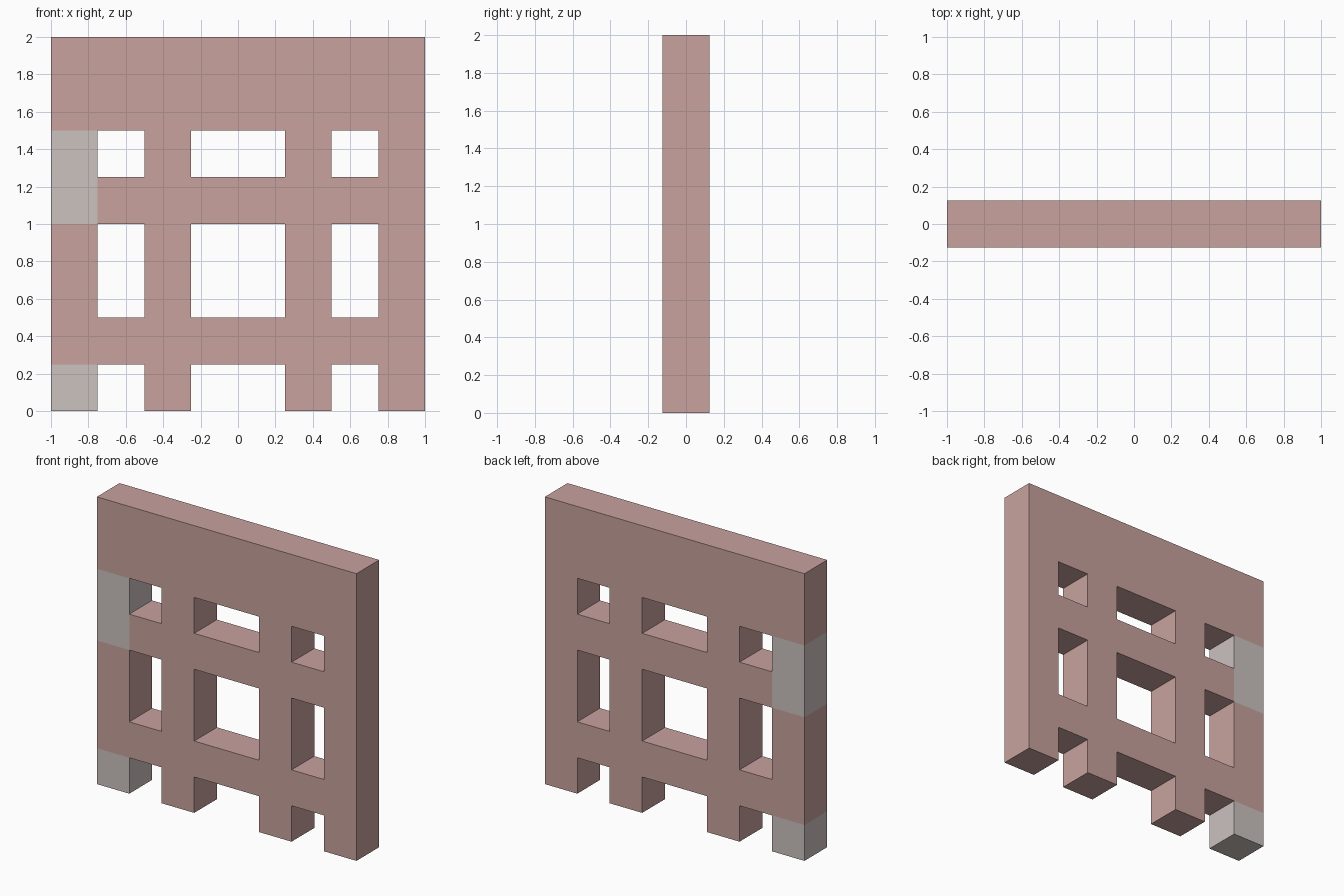
import bpy
import bmesh

if "Cube" in bpy.data.objects:
    bpy.data.objects.remove(bpy.data.objects["Cube"])


def material(name, rgb):
    m = bpy.data.materials.new(name)
    m.diffuse_color = (*rgb, 1.0)
    m.use_nodes = True
    m.node_tree.nodes["Principled BSDF"].inputs["Base Color"].default_value = m.diffuse_color
    return m


# Grid lines of the lattice wall, and its half thickness
xs = [-1, -0.75, -0.5, -0.25, 0.25, 0.5, 0.75, 1]
zs = [0, 0.25, 0.5, 1, 1.25, 1.5, 2]
D = 0.125


def solid(i, k):
    inside = 0 <= i < len(xs) - 1 and 0 <= k < len(zs) - 1
    return inside and not (i in (1, 3, 5) and k in (0, 2, 4))


def colour(i, k):
    # Pale grey stretches of the left post: its foot and the upper section
    return 1 if i == 0 and k in (0, 3, 4) else 0


bm = bmesh.new()
for i in range(len(xs) - 1):
    for k in range(len(zs) - 1):
        if not solid(i, k):
            continue
        a, b, c, d = xs[i], xs[i + 1], zs[k], zs[k + 1]
        # Front and back faces
        quads = [[(a, -D, c), (b, -D, c), (b, -D, d), (a, -D, d)],
                 [(b, D, c), (a, D, c), (a, D, d), (b, D, d)]]
        # Outer edges and the linings of the openings
        for (di, dk), (p, q) in {(0, -1): ((a, c), (b, c)),
                                 (1, 0): ((b, c), (b, d)),
                                 (0, 1): ((b, d), (a, d)),
                                 (-1, 0): ((a, d), (a, c))}.items():
            if not solid(i + di, k + dk):
                quads.append([(q[0], -D, q[1]), (p[0], -D, p[1]),
                              (p[0], D, p[1]), (q[0], D, q[1])])
        for quad in quads:
            face = bm.faces.new([bm.verts.new(v) for v in quad])
            face.material_index = colour(i, k)

bmesh.ops.remove_doubles(bm, verts=bm.verts[:], dist=0.0001)
bmesh.ops.recalc_face_normals(bm, faces=bm.faces[:])

mesh = bpy.data.meshes.new("lattice_wall")
bm.to_mesh(mesh)
bm.free()
mesh.materials.append(material("dusty pink", (0.578, 0.361, 0.342)))
mesh.materials.append(material("pale grey", (0.597, 0.539, 0.520)))
wall = bpy.data.objects.new("lattice_wall", mesh)
bpy.context.collection.objects.link(wall)
